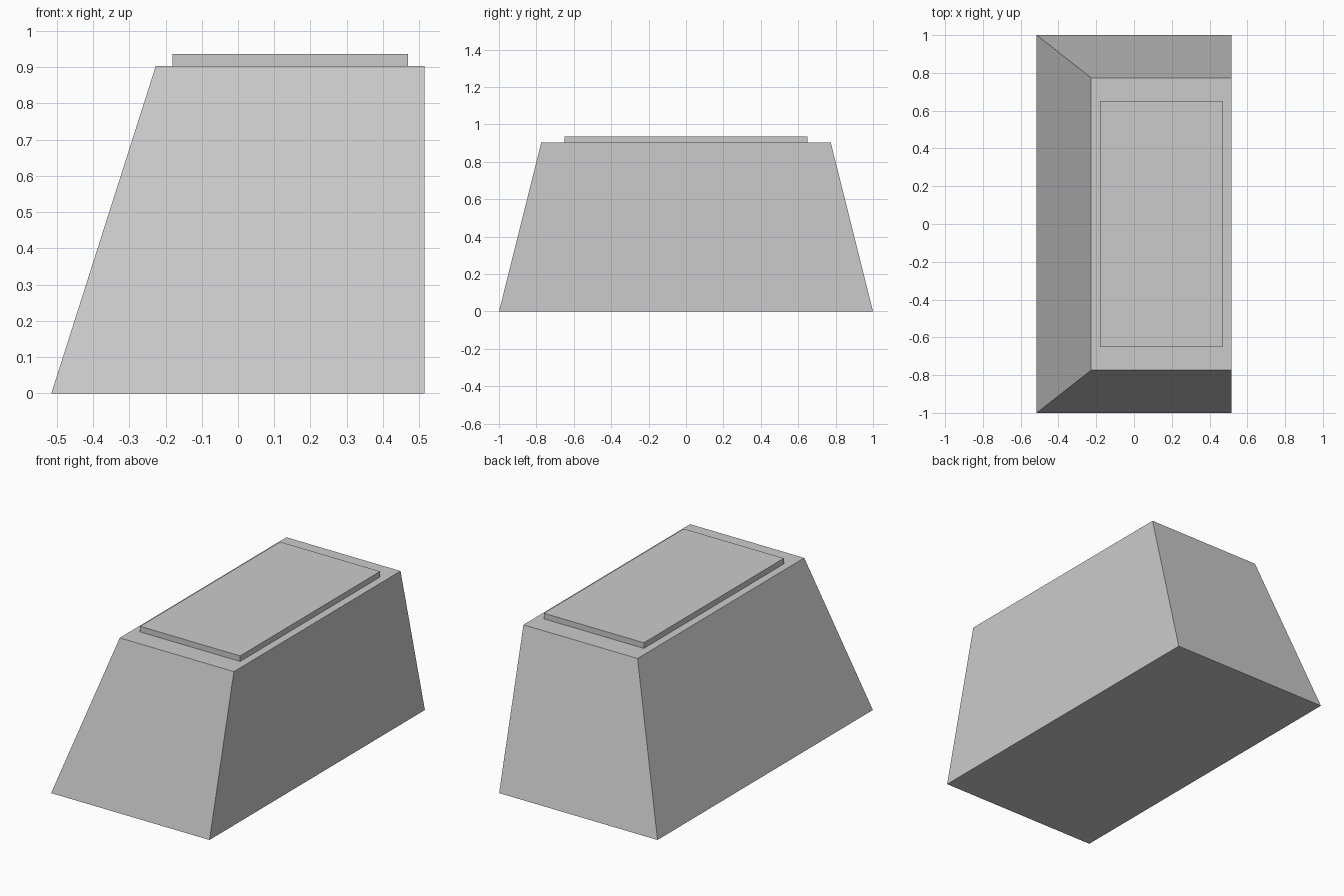
import bpy

if "Cube" in bpy.data.objects:
    bpy.data.objects.remove(bpy.data.objects["Cube"])


def material(name, rgb):
    mat = bpy.data.materials.new(name)
    mat.diffuse_color = (*rgb, 1)
    mat.use_nodes = True
    mat.node_tree.nodes["Principled BSDF"].inputs["Base Color"].default_value = mat.diffuse_color
    return mat


def frustum(name, bottom, top, z0, z1, mat):
    """Solid between two rectangles given as (x_min, x_max, half_y)."""
    verts = []
    for (x0, x1, hy), z in ((bottom, z0), (top, z1)):
        verts += [(x0, -hy, z), (x1, -hy, z), (x1, hy, z), (x0, hy, z)]
    faces = [(3, 2, 1, 0), (4, 5, 6, 7)]
    faces += [(i, (i + 1) % 4, (i + 1) % 4 + 4, i + 4) for i in range(4)]
    mesh = bpy.data.meshes.new(name)
    mesh.from_pydata(verts, [], faces)
    mesh.materials.append(mat)
    obj = bpy.data.objects.new(name, mesh)
    bpy.context.collection.objects.link(obj)
    return obj


grey = material("light grey", (0.6, 0.6, 0.6))

# Tapered block with one vertical side
frustum("tapered_body", (-0.515, 0.515, 1.0), (-0.227, 0.515, 0.774), 0, 0.903, grey)

# Thin raised slab on the top
cap = (-0.181, 0.469, 0.65)
frustum("top_slab", cap, cap, 0.903, 0.936, grey)
